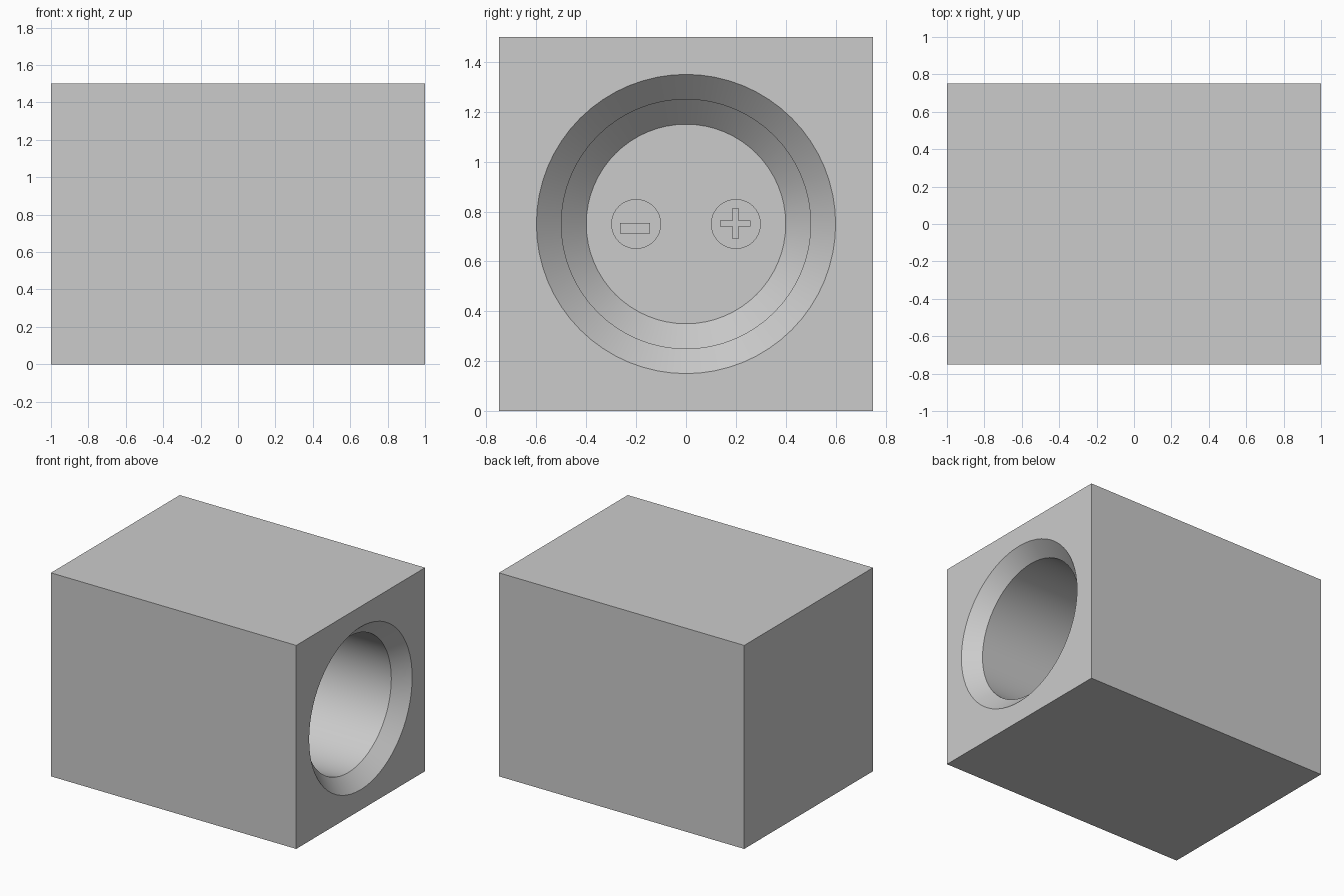
import bpy, bmesh
from math import pi, cos, sin

if "Cube" in bpy.data.objects:
    bpy.data.objects.remove(bpy.data.objects["Cube"])

CZ = 0.75        # height of the socket axis
FLOOR = 0.0      # x position of the socket floor


def finish(bm, name):
    bmesh.ops.recalc_face_normals(bm, faces=bm.faces)
    me = bpy.data.meshes.new(name)
    bm.to_mesh(me)
    bm.free()
    ob = bpy.data.objects.new(name, me)
    bpy.context.collection.objects.link(ob)
    return ob


def smooth(ob):
    bpy.ops.object.select_all(action='DESELECT')
    ob.select_set(True)
    bpy.context.view_layer.objects.active = ob
    bpy.ops.object.shade_smooth_by_angle(angle=pi / 6)


def lathe_x(name, profile, y=0.0, n=64):
    """Closed solid turned about an x-parallel axis; profile is (x, radius)."""
    bm = bmesh.new()
    rings = [[bm.verts.new((x, y + r * cos(2 * pi * i / n), CZ + r * sin(2 * pi * i / n)))
              for i in range(n)] for x, r in profile]
    for a, b in zip(rings, rings[1:]):
        for i in range(n):
            j = (i + 1) % n
            bm.faces.new((a[i], a[j], b[j], b[i]))
    bm.faces.new(rings[0])
    bm.faces.new(rings[-1])
    return finish(bm, name)


def prism_x(name, outline, x0, x1):
    """Outline of (y, z) points extruded along x."""
    bm = bmesh.new()
    face = bm.faces.new([bm.verts.new((x0, y, z)) for y, z in outline])
    ext = bmesh.ops.extrude_face_region(bm, geom=[face])
    verts = [v for v in ext['geom'] if isinstance(v, bmesh.types.BMVert)]
    bmesh.ops.translate(bm, vec=(x1 - x0, 0, 0), verts=verts)
    return finish(bm, name)


# Housing block
body = prism_x("housing", [(-0.75, 0), (0.75, 0), (0.75, 1.5), (-0.75, 1.5)], -1, 1)

# Socket: chamfered mouth, straight bore, chamfered floor
cutter = lathe_x("socket_cutter", [(FLOOR, 0.4), (FLOOR + 0.1, 0.5), (0.9, 0.5),
                                   (1.0, 0.6), (1.1, 0.7)])
cutter.hide_render = True
mod = body.modifiers.new("socket", 'BOOLEAN')
mod.operation = 'DIFFERENCE'
mod.solver = 'EXACT'
mod.object = cutter
bpy.context.view_layer.objects.active = body
bpy.ops.object.modifier_apply(modifier=mod.name)
bpy.data.objects.remove(cutter)
smooth(body)

# Round contacts on the socket floor
TOP = FLOOR + 0.1
for name, y in (("negative_contact", -0.2), ("positive_contact", 0.2)):
    smooth(lathe_x(name, [(FLOOR - 0.02, 0.1), (TOP, 0.1)], y, 32))

# Polarity marks raised on the contacts
prism_x("minus_mark", [(-0.265, 0.712), (-0.145, 0.712), (-0.145, 0.755), (-0.265, 0.755)],
        TOP - 0.01, TOP + 0.01)
a, b = 0.0125, 0.0615
quarter = [(b, -a), (b, a), (a, a)]
cross = []
for k in range(4):
    c, s = (1, 0, -1, 0)[k], (0, 1, 0, -1)[k]
    cross += [(0.198 + y * c - z * s, 0.752 + y * s + z * c) for y, z in quarter]
prism_x("plus_mark", cross, TOP - 0.01, TOP + 0.01)
